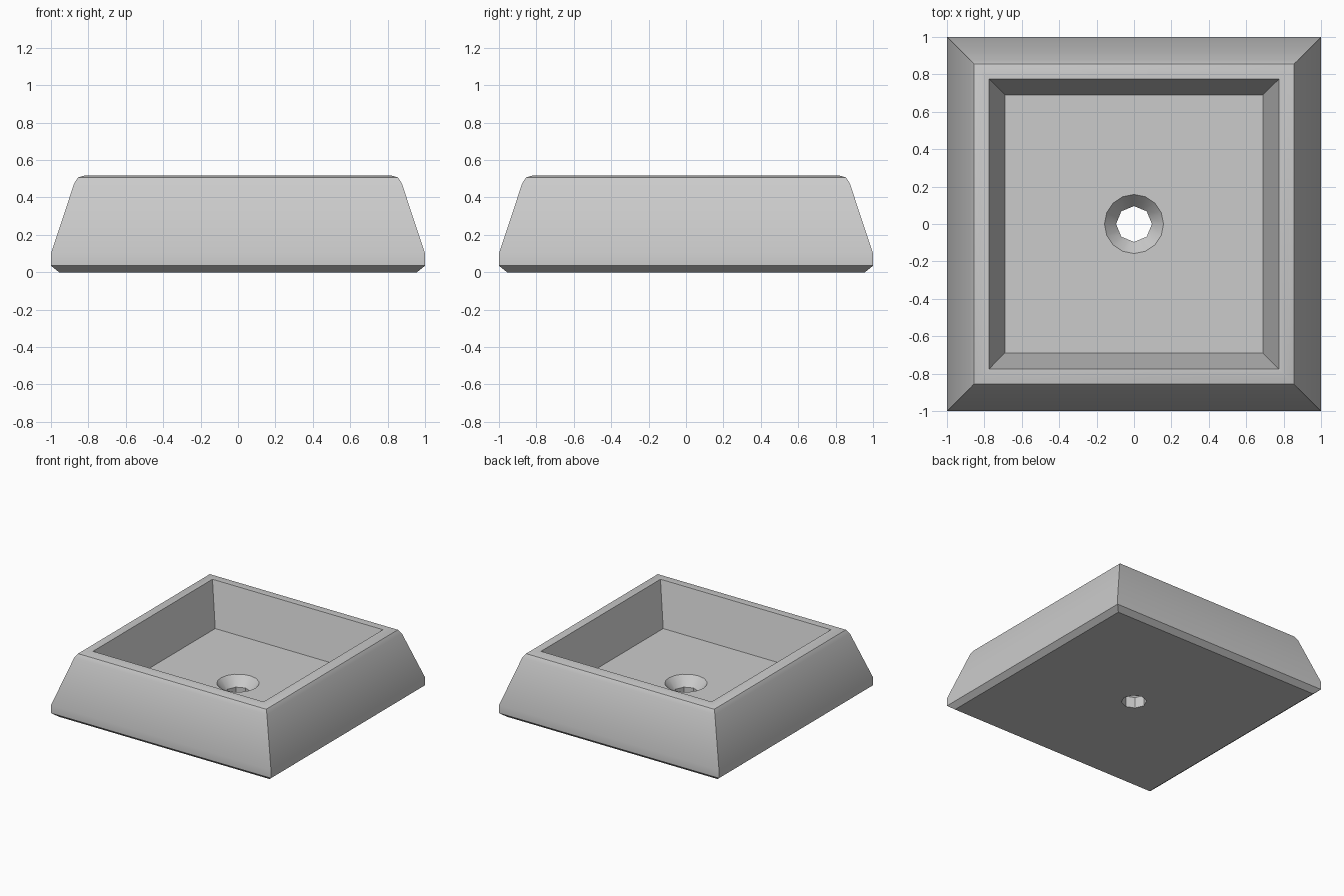
import bpy
import bmesh
import math

cube = bpy.data.objects.get("Cube")
if cube:
    bpy.data.objects.remove(cube, do_unlink=True)

SEGMENTS = 16


def square(bm, half, z):
    """Square ring of vertices with a vertex at every corner."""
    ring = []
    for i in range(SEGMENTS):
        a = math.tau * i / SEGMENTS
        c, s = math.cos(a), math.sin(a)
        k = half / max(abs(c), abs(s))
        ring.append(bm.verts.new((c * k, s * k, z)))
    return ring


def circle(bm, radius, z, octagon=False):
    """Round ring; an octagon keeps the odd vertices on its edge midpoints."""
    ring = []
    for i in range(SEGMENTS):
        a = math.tau * i / SEGMENTS
        r = radius * math.cos(math.pi / 8) if octagon and i % 2 else radius
        ring.append(bm.verts.new((math.cos(a) * r, math.sin(a) * r, z)))
    return ring


# Basin: outer wall, rounded rim, sloped inner wall and floor
bm = bmesh.new()
wall = [(0.957, 0), (1, 0.035), (1, 0.1), (0.876, 0.475), (0.855, 0.507),
        (0.82, 0.517), (0.775, 0.517), (0.69, 0.167)]
rings = [square(bm, half, z) for half, z in wall]

# Drain: countersunk funnel and octagonal hole through the base
rings.append(circle(bm, 0.158, 0.167))
rings.append(circle(bm, 0.096, 0.09, octagon=True))
rings.append(circle(bm, 0.096, 0, octagon=True))

# Skin consecutive rings, closing the underside back to the first ring
for low, high in zip(rings, rings[1:] + rings[:1]):
    for i in range(SEGMENTS):
        j = (i + 1) % SEGMENTS
        bm.faces.new((low[i], low[j], high[j], high[i]))
bmesh.ops.recalc_face_normals(bm, faces=bm.faces)
# Merge the flat strips
bmesh.ops.dissolve_limit(bm, angle_limit=math.radians(0.5),
                         verts=bm.verts, edges=bm.edges)

mesh = bpy.data.meshes.new("square_basin")
bm.to_mesh(mesh)
bm.free()
basin = bpy.data.objects.new("square_basin", mesh)
bpy.context.collection.objects.link(basin)

# Plain grey
grey = bpy.data.materials.new("light_grey")
grey.use_nodes = True
colour = (0.6, 0.6, 0.6, 1)
grey.diffuse_color = colour
grey.node_tree.nodes["Principled BSDF"].inputs["Base Color"].default_value = colour
mesh.materials.append(grey)

bpy.ops.object.select_all(action="DESELECT")
basin.select_set(True)
bpy.context.view_layer.objects.active = basin
bpy.ops.object.shade_smooth_by_angle(angle=math.radians(35))
